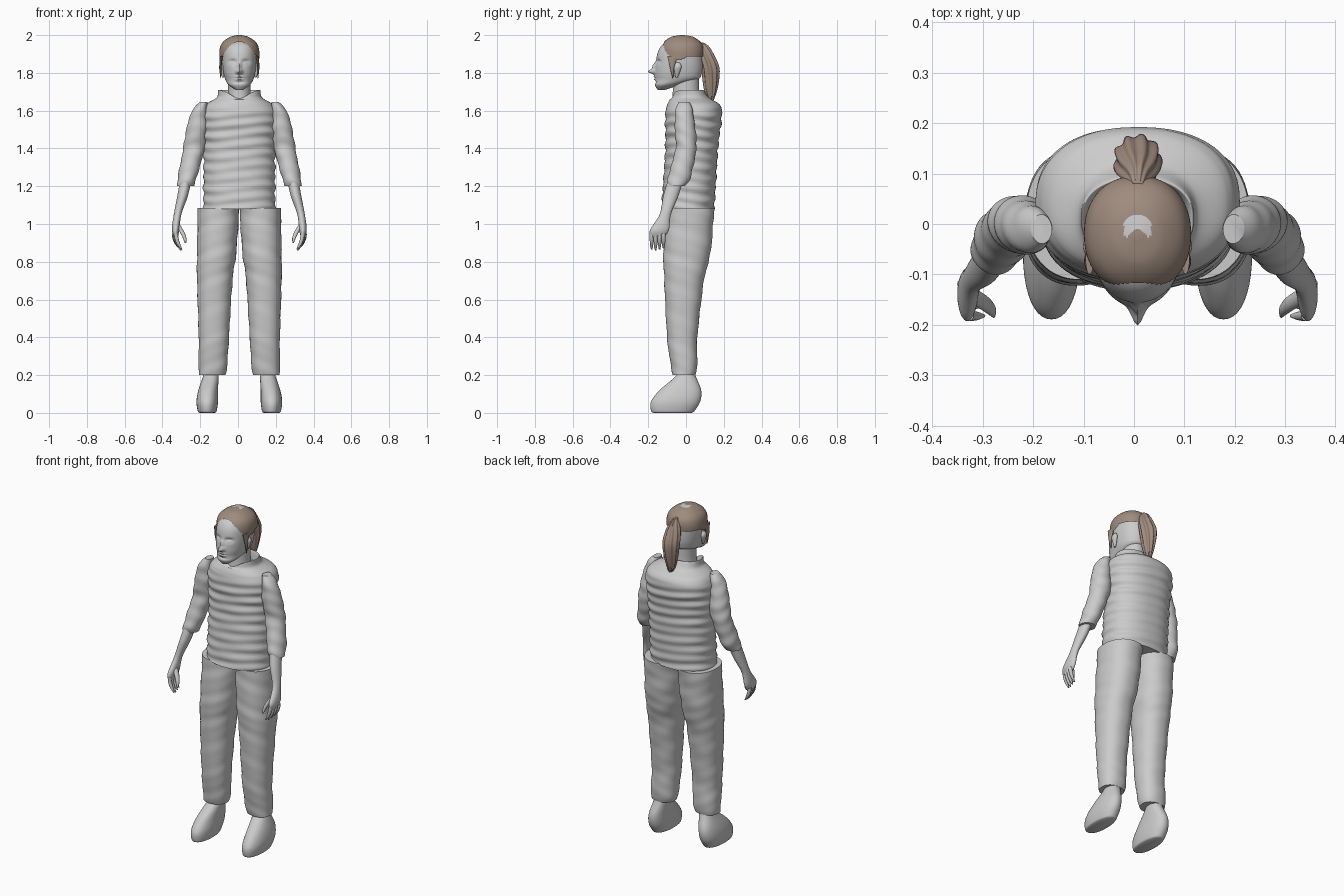
import bpy, bmesh, math
from math import sin, cos, copysign

cube = bpy.data.objects.get("Cube")
if cube:
    bpy.data.objects.remove(cube, do_unlink=True)


def material(name, red, green, blue):
    mat = bpy.data.materials.new(name)
    mat.use_nodes = True
    mat.diffuse_color = (red, green, blue, 1)
    shader = mat.node_tree.nodes["Principled BSDF"]
    shader.inputs["Base Color"].default_value = mat.diffuse_color
    return mat


GREY = material("plain grey", .6, .6, .6)
BROWN = material("hair brown", .345, .258, .207)
MIDDLE = .007


def bump(offset, width):
    return math.exp(-(offset / width) ** 2)


def smooth_path(points, steps):
    """Pass a smooth curve through the given rings."""
    padded = [points[0], *points, points[-1]]
    path = []
    for before, start, end, after in zip(padded, padded[1:], padded[2:], padded[3:]):
        for step in range(steps):
            t = step / steps
            ring = []
            for p, q, r, s in zip(before, start, end, after):
                leave, arrive = (r - p) / 2, (s - q) / 2
                ease = t * t * (3 - 2 * t)
                ring.append(q + (r - q) * ease + leave * t * (1 - t) ** 2 - arrive * t * t * (1 - t))
            path.append(ring)
    return path + [points[-1]]


def loft(name, rings, mat=GREY, side=1, segments=40, steps=8, power=2.0, fold=None, sculpt=None):
    """Skin a stack of level rings, each given as z, x, y, half width, half depth."""
    bm = bmesh.new()
    rows = []
    for z, x, y, width, depth in smooth_path(rings, steps):
        row = []
        for i in range(segments):
            angle = math.tau * i / segments
            c, s = cos(angle), sin(angle)
            swell = 1 + fold(angle, z) if fold else 1
            px = x + swell * width * copysign(abs(c) ** (2 / power), c)
            py = y + swell * depth * copysign(abs(s) ** (2 / power), s)
            point = sculpt(px, py, z) if sculpt else (px, py, z)
            row.append(bm.verts.new((side * point[0] + MIDDLE, *point[1:])))
        rows.append(row)
    for low, high in zip(rows, rows[1:]):
        for i in range(segments):
            bm.faces.new((low[i - 1], low[i], high[i], high[i - 1]))
    bm.faces.new(rows[0])
    bm.faces.new(rows[-1])
    bmesh.ops.recalc_face_normals(bm, faces=bm.faces)
    mesh = bpy.data.meshes.new(name)
    bm.to_mesh(mesh)
    bm.free()
    mesh.materials.append(mat)
    part = bpy.data.objects.new(name, mesh)
    bpy.context.collection.objects.link(part)
    bpy.ops.object.select_all(action='DESELECT')
    part.select_set(True)
    bpy.context.view_layer.objects.active = part
    bpy.ops.object.shade_smooth_by_angle(angle=math.radians(50))
    return part


# Shirt with level folds and a collar dipped at the front
def shirt_fold(angle, z):
    fade = min(1, max(0, (1.63 - z) * 12))
    waves = sin(z * 112 + 1.6 * sin(2 * angle)) + .4 * sin(z * 67 + 3 * cos(angle))
    return .022 * fade * waves


def neckline(x, y, z):
    if z > 1.66 and y < 0:
        z -= .9 * (z - 1.66) * bump(x, .06) * min(1, -y / .04)
    return x, y, z


loft("shirt", [(1.08, 0, .01, .19, .14), (1.4, 0, .03, .19, .14), (1.57, 0, .04, .2, .15),
               (1.63, 0, .04, .18, .14), (1.67, 0, .02, .12, .1), (1.71, 0, .01, .11, .08),
               (1.66, 0, .01, .09, .07)],
     segments=72, steps=28, power=2.3, fold=shirt_fold, sculpt=neckline)

loft("neck", [(1.62, 0, 0, .07, .08), (1.7, 0, 0, .06, .07), (1.8, 0, 0, .06, .07)])


# Head: the features are raised and sunk on the front of the skull
FEATURES = {
    "nose_tip": (0, 1.807, .015, .013, -.035),
    "nose_bridge": (0, 1.835, .01, .02, -.016),
    "eye_socket": (.035, 1.858, .02, .013, .014),
    "eyeball": (.035, 1.853, .012, .007, -.008),
    "upper_lip": (0, 1.78, .02, .005, -.008),
    "lower_lip": (0, 1.766, .02, .005, -.008),
    "chin_crease": (0, 1.75, .025, .006, .006),
}


def face(x, y, z):
    if y < -.07:
        for across, up, wide, tall, push in FEATURES.values():
            y += push * bump(abs(x) - across, wide) * bump(z - up, tall)
    return x, y, z


loft("head", [(1.71, 0, -.13, .02, .02), (1.735, 0, -.1, .056, .064), (1.765, 0, -.05, .074, .112),
              (1.8, 0, -.04, .084, .124), (1.86, 0, -.035, .09, .124), (1.92, 0, -.03, .088, .115),
              (1.96, 0, -.02, .07, .09), (1.99, 0, -.02, .01, .01)],
     segments=112, steps=14, power=2.2, sculpt=face)

# Hair cap, trimmed along the hairline, with a bare patch on the crown
hair = loft("hair_cap", [(1.86, 0, -.02, .105, .11), (1.92, 0, -.02, .105, .115), (1.96, 0, -.02, .09, .1),
                         (1.99, 0, -.02, .05, .06), (2, 0, -.02, .01, .01)],
            BROWN, segments=72, steps=10, power=2.2)
hair.data.materials.append(GREY)
bm = bmesh.new()
bm.from_mesh(hair.data)
trimmed = []
for patch in bm.faces:
    x, y, z = patch.calc_center_median()
    x -= MIDDLE
    hairline = 1.87 + .02 * min(1, max(0, (y + .02) / .03))
    if y < -.05:
        hairline += .095 * max(0, 1 - (10 * x) ** 2)
    crown = math.hypot(x, y + .01) < .028 and math.hypot(x, y + .035) > .022
    if z < hairline:
        trimmed.append(patch)
    elif crown and y > -.035:
        patch.material_index = 1
bmesh.ops.delete(bm, geom=trimmed, context='FACES')
bm.to_mesh(hair.data)
bm.free()

# Ponytail with grooves between its locks
loft("ponytail", [(1.64, 0, .13, .01, .01), (1.72, 0, .13, .03, .035), (1.82, 0, .13, .045, .045),
                  (1.89, 0, .11, .04, .04), (1.94, 0, .09, .02, .03), (1.96, 0, .07, .01, .02)],
     BROWN, segments=72, fold=lambda angle, z: .09 * cos(9 * angle + 14 * z))


def trouser_fold(angle, z):
    return .014 * sin(z * 42 + 2 * sin(angle + 1)) + .008 * sin(z * 83 + 3 * angle)


def sleeve_fold(angle, z):
    return .03 * sin(z * 85 + 2.5 * sin(angle)) + .02 * sin(z * 50 + 2 * angle)


# Paired limbs
STAGES = [step / 4 for step in range(5)]
for side, word in ((1, "left"), (-1, "right")):
    loft(word + "_trouser_leg",
         [(1.085, .11, .02, .11, .13), (.85, .12, .005, .104, .125), (.7, .13, -.01, .094, .105),
          (.4, .135, -.02, .08, .08), (.25, .14, -.01, .076, .07), (.2, .145, -.01, .07, .06)],
         side=side, segments=56, steps=14, power=2.25, fold=trouser_fold)

    loft(word + "_foot",
         [(0, .17, -.07, .04, .1), (.01, .17, -.07, .05, .115), (.06, .17, -.055, .057, .13),
          (.12, .165, -.03, .052, .11), (.2, .15, 0, .04, .05), (.25, .15, 0, .03, .04)],
         side=side, power=2.2)

    loft(word + "_sleeve",
         [(1.645, .19, -.01, .02, .03), (1.6, .21, -.01, .04, .045), (1.5, .225, -.005, .056, .055),
          (1.4, .24, 0, .057, .055), (1.25, .275, -.035, .05, .06), (1.2, .285, -.05, .045, .045)],
         side=side, steps=12, fold=sleeve_fold)

    loft(word + "_forearm_and_palm",
         [(1.25, .28, -.05, .03, .04), (1.15, .3, -.08, .028, .04), (1.05, .327, -.11, .02, .03),
          (.97, .337, -.14, .02, .05), (.93, .335, -.15, .01, .035)], side=side)

    # Four fingers curling inwards, then the thumb
    for finger in range(4):
        root_x, root_y = .335 + .004 * finger, -.182 + .021 * finger
        length = .09 - .005 * abs(finger - 1)
        loft(f"{word}_finger_{finger + 1}",
             [(.95 - length * t, root_x - .03 * t * t, root_y, .0105 - .007 * t ** 4, .0105 - .007 * t ** 4)
              for t in STAGES], side=side, segments=14, steps=4)
    loft(word + "_thumb",
         [(1 - .1 * t, .33 - .045 * sin(1.5 * t), -.14 - .04 * t, .013 - .009 * t ** 3, .016 - .01 * t ** 3)
          for t in STAGES], side=side, segments=14, steps=4)

    # Ear and the loose strand beside it
    loft(word + "_ear", [(1.775, .086, -.05, .005, .006), (1.83, .095, -.044, .013, .02),
                         (1.856, .09, -.044, .005, .008)], side=side, segments=18)
    loft(word + "_hair_strand", [(1.77, .098, -.07, .002, .002), (1.83, .1, -.074, .006, .012),
                                 (1.89, .095, -.07, .008, .03)], BROWN, side=side, segments=14)
